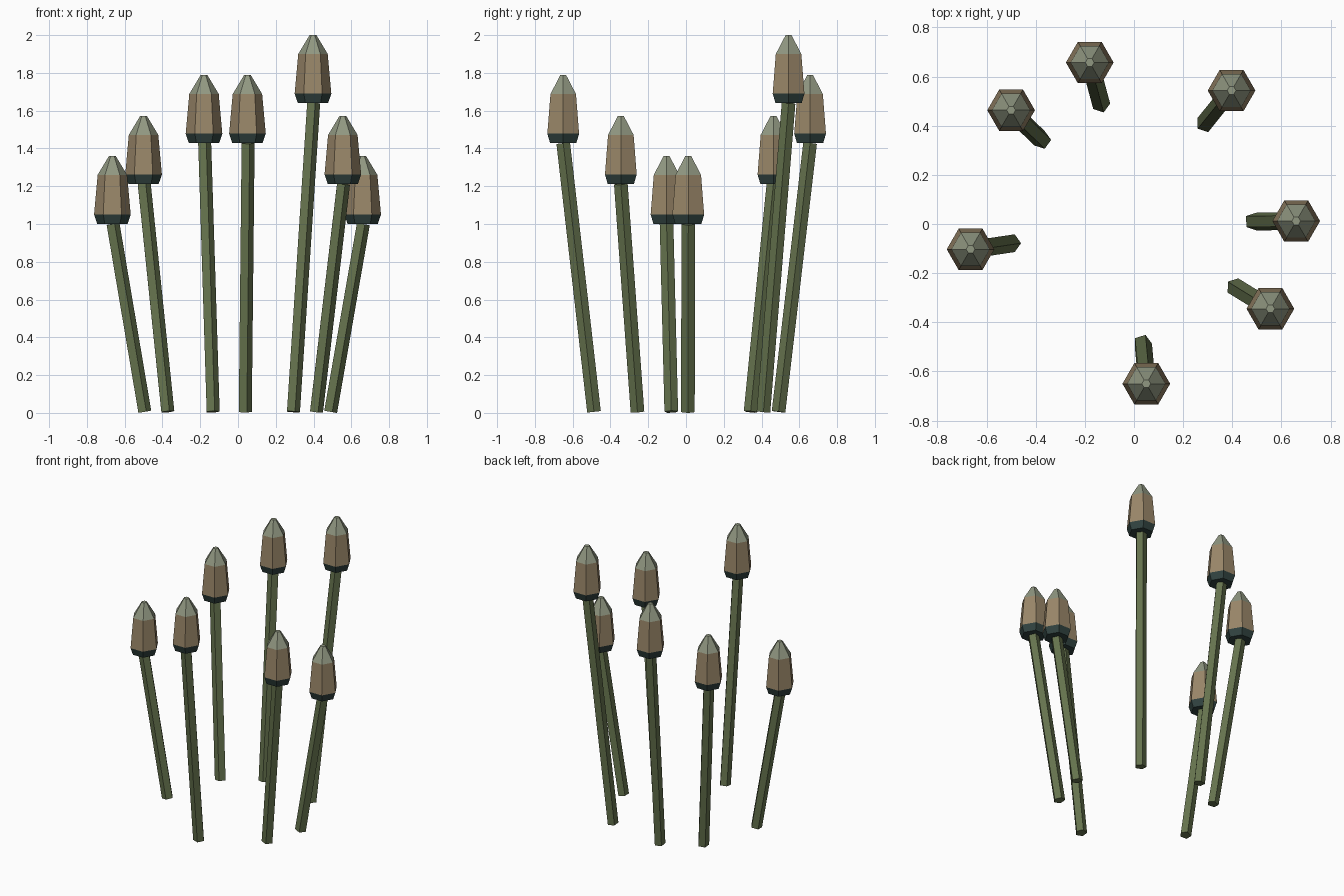
import bpy, bmesh, math
from mathutils import Vector, Matrix

if "Cube" in bpy.data.objects:
    bpy.data.objects.remove(bpy.data.objects["Cube"])


def material(name, rgb):
    m = bpy.data.materials.new(name)
    m.diffuse_color = (*rgb, 1)
    m.use_nodes = True
    m.node_tree.nodes["Principled BSDF"].inputs["Base Color"].default_value = m.diffuse_color
    return m


STEM = material("stem_green", (0.13, 0.17, 0.075))
COLLAR = material("collar_dark", (0.03, 0.055, 0.05))
BODY = material("bud_tan", (0.32, 0.24, 0.14))
TIP = material("tip_grey", (0.28, 0.31, 0.22))


def prism(name, sides, rings, mats, matrix):
    """Flat-faced capped lathe; rings = [(radius, z)], one material per band."""
    bm = bmesh.new()
    loops = [[bm.verts.new((r * math.cos(math.tau * i / sides),
                            r * math.sin(math.tau * i / sides), z))
              for i in range(sides)] for r, z in rings]
    for band, (a, b) in enumerate(zip(loops, loops[1:])):
        for i in range(sides):
            j = (i + 1) % sides
            bm.faces.new((a[i], a[j], b[j], b[i])).material_index = band
    bm.faces.new(loops[0][::-1])
    bm.faces.new(loops[-1]).material_index = len(rings) - 2
    me = bpy.data.meshes.new(name)
    bm.to_mesh(me)
    bm.free()
    for m in mats:
        me.materials.append(m)
    ob = bpy.data.objects.new(name, me)
    ob.matrix_world = matrix
    bpy.context.collection.objects.link(ob)


# Bud: dark collar, tan body, grey tip
BUD = [(0.08, 0), (0.097, 0.05), (0.078, 0.26), (0.018, 0.36)]

# Stalks: base x, base y, bud x, bud y, bud underside height
STALKS = [
    (0.487, 0.01, 0.66, 0.012, 1.0),
    (0.29, 0.41, 0.397, 0.543, 1.64),
    (-0.135, 0.49, -0.18, 0.657, 1.428),
    (-0.375, 0.342, -0.50, 0.463, 1.212),
    (-0.497, -0.078, -0.665, -0.103, 1.0),
    (0.035, -0.487, 0.05, -0.65, 1.428),
    (0.412, -0.257, 0.555, -0.345, 1.212),
]

for n, (bx, by, hx, hy, z) in enumerate(STALKS, 1):
    base, top = Vector((bx, by, 0.006)), Vector((hx, hy, z))
    axis = top - base
    tilt = Vector((0, 0, 1)).rotation_difference(axis).to_matrix().to_4x4()
    # Leaning five-sided stem
    prism(f"stem_{n}", 5, [(0.038, 0), (0.038, axis.length)], [STEM],
          Matrix.Translation(base) @ tilt)
    # Upright six-sided bud
    prism(f"bud_{n}", 6, BUD, [COLLAR, BODY, TIP], Matrix.Translation(top))
